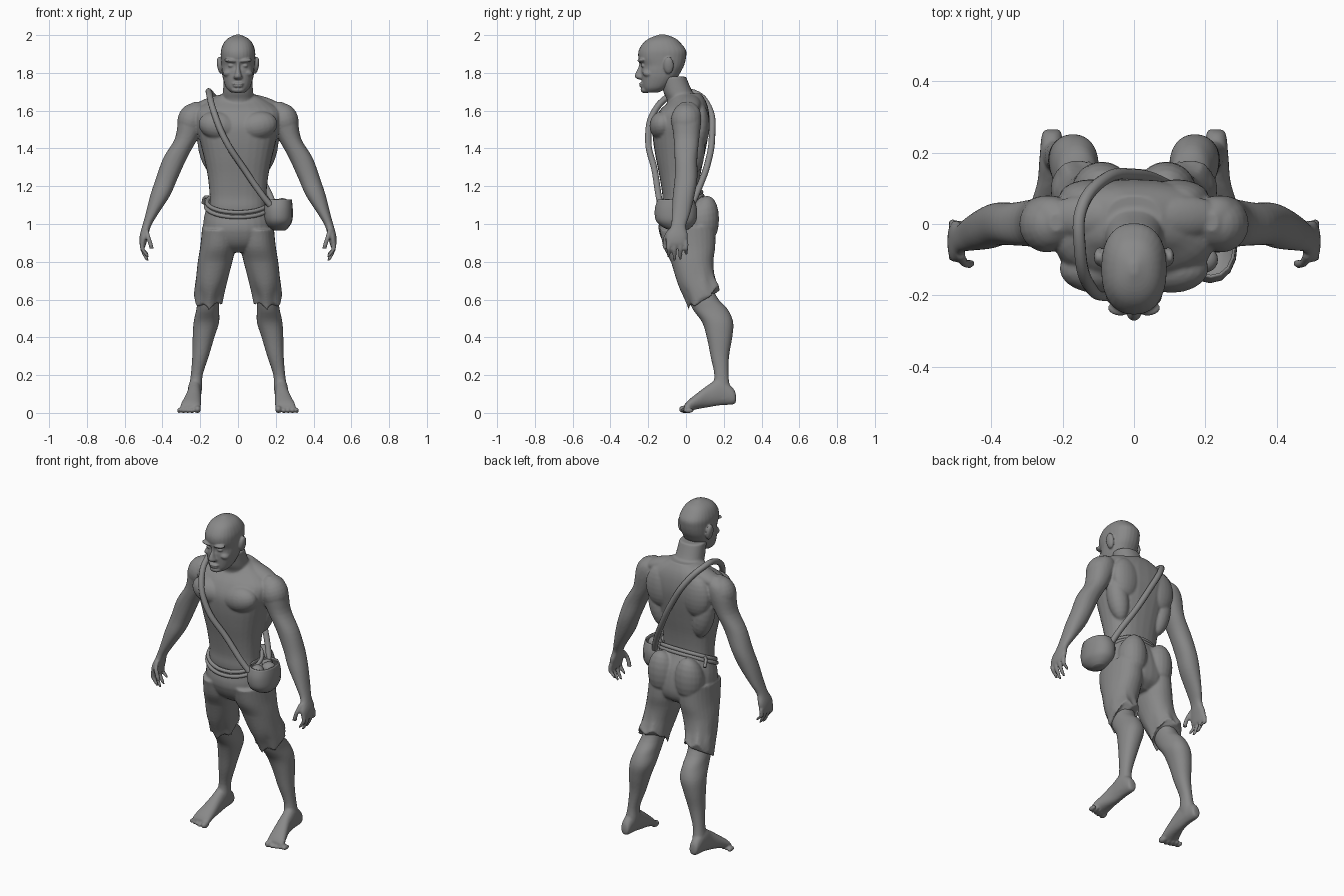
import bpy, bmesh, math
from mathutils import Matrix, Vector

cube = bpy.data.objects.get("Cube")
if cube:
    bpy.data.objects.remove(cube, do_unlink=True)

grey = bpy.data.materials.new("plain grey")
grey.use_nodes = True
tone = (0.25, 0.25, 0.25, 1)
grey.diffuse_color = tone
grey.node_tree.nodes["Principled BSDF"].inputs["Base Color"].default_value = tone


def spline(rings, steps):
    """Smooth in-between rings (Catmull-Rom)."""
    pts = [Vector(r) for r in [rings[0]] + list(rings) + [rings[-1]]]
    out = []
    for a, b, c, d in zip(pts, pts[1:], pts[2:], pts[3:]):
        for k in range(steps):
            t = k / steps
            out.append(b + (c - a) * t / 2 + (a * 2 - b * 5 + c * 4 - d) * t * t / 2
                       + (b * 3 - a - c * 3 + d) * t ** 3 / 2)
    return out + [pts[-1]]


def loft(bm, rings, side=1, power=2.2, along="z", open_start=False, steps=4, seg=28):
    """Rings are (position, inner x, outer x, low, high) along z or y."""
    loops = []
    for pos, x0, x1, lo, hi in spline(rings, steps):
        loop = []
        for k in range(seg):
            a = math.tau * k / seg
            c, s = math.cos(a), math.sin(a)
            u = (x0 + x1) / 2 + (x1 - x0) / 2 * math.copysign(abs(c) ** (2 / power), c)
            v = (lo + hi) / 2 + (hi - lo) / 2 * math.copysign(abs(s) ** (2 / power), s)
            loop.append(bm.verts.new((u * side, v, pos) if along == "z" else (u * side, pos, v)))
        loops.append(loop)
    for a, b in zip(loops, loops[1:]):
        for k in range(seg):
            n = (k + 1) % seg
            bm.faces.new((a[k], a[n], b[n], b[k]))
    bm.faces.new(loops[-1])
    if not open_start:
        bm.faces.new(loops[0])


def centred(rings):
    return [(z, -w, w, front, back) for z, w, front, back in rings]


def ball(bm, centre, radii, side=1, tilt=0.0):
    x, y, z = centre
    m = (Matrix.Translation((x * side, y, z)) @ Matrix.Rotation(tilt * side, 4, "Y")
         @ Matrix.Diagonal((*radii, 1)))
    bmesh.ops.create_uvsphere(bm, u_segments=20, v_segments=12, radius=1, matrix=m)


def finish(name, bm, voxel=None, smooth=0):
    bmesh.ops.recalc_face_normals(bm, faces=bm.faces)
    mesh = bpy.data.meshes.new(name)
    bm.to_mesh(mesh)
    bm.free()
    mesh.materials.append(grey)
    mesh.shade_smooth()
    obj = bpy.data.objects.new(name, mesh)
    bpy.context.collection.objects.link(obj)
    if voxel:
        fuse = obj.modifiers.new("fuse", "REMESH")
        fuse.mode, fuse.voxel_size, fuse.use_smooth_shade = "VOXEL", voxel, True
        soft = obj.modifiers.new("soften", "SMOOTH")
        soft.factor, soft.iterations = 0.5, smooth
    return obj


def cord(name, points, radius, closed=False):
    data = bpy.data.curves.new(name, "CURVE")
    data.dimensions, data.bevel_depth, data.bevel_resolution = "3D", radius, 3
    data.use_fill_caps = True
    line = data.splines.new("BEZIER")
    line.bezier_points.add(len(points) - 1)
    for p, co in zip(line.bezier_points, points):
        p.co = co
        p.handle_left_type = p.handle_right_type = "AUTO"
    line.use_cyclic_u = closed
    line.resolution_u = 6
    data.materials.append(grey)
    obj = bpy.data.objects.new(name, data)
    bpy.context.collection.objects.link(obj)


# Body: torso, neck and limbs fused into one skin
body = bmesh.new()
loft(body, centred([
    (1.0, .14, -.11, .09), (1.08, .15, -.125, .075), (1.15, .15, -.125, .065),
    (1.25, .16, -.14, .075), (1.35, .18, -.16, .095), (1.45, .205, -.175, .115),
    (1.53, .225, -.175, .125), (1.6, .225, -.14, .12), (1.65, .16, -.09, .105),
    (1.69, .08, -.07, .08)]), power=2.4)
loft(body, centred([(1.58, .1, -.11, .1), (1.65, .088, -.1, .075), (1.7, .08, -.12, .035),
                    (1.78, .075, -.14, 0)]))
arm = [(1.645, .2, .235, -.02, .03), (1.61, .17, .285, -.06, .07), (1.55, .17, .315, -.075, .08),
       (1.45, .215, .335, -.065, .07), (1.35, .27, .395, -.06, .06), (1.24, .32, .435, -.06, .06),
       (1.15, .36, .465, -.07, .045), (1.05, .425, .49, -.075, .02), (.99, .46, .507, -.08, 0),
       (.94, .475, .52, -.105, .01), (.9, .485, .522, -.105, .005), (.88, .49, .515, -.1, 0)]
leg = [(.78, .07, .17, -.02, .1), (.62, .095, .21, .01, .16), (.55, .1, .22, .035, .22),
       (.48, .1, .235, .085, .25), (.4, .125, .24, .11, .245), (.3, .155, .242, .13, .228),
       (.2, .187, .25, .15, .225), (.13, .19, .26, .14, .235), (.07, .2, .26, .14, .25)]
foot = [(.265, .21, .245, .06, .09), (.25, .202, .258, .045, .13), (.18, .195, .265, .04, .18),
        (.12, .195, .27, .03, .15), (.06, .195, .288, .02, .105), (.01, .197, .305, .006, .065),
        (-.01, .2, .3, .004, .04)]
for side in (1, -1):
    loft(body, arm, side)
    loft(body, leg, side)
    loft(body, foot, side, along="y")
    ball(body, (.105, -.125, 1.52), (.105, .068, .075), side, -.2)   # chest muscle
    ball(body, (.12, .075, 1.52), (.09, .05, .12), side)             # shoulder blade
    ball(body, (.13, .02, 1.635), (.13, .06, .04), side, .3)         # neck to shoulder
    ball(body, (.245, 0, 1.55), (.075, .08, .09), side, -.3)         # shoulder cap
    ball(body, (.15, .04, 1.4), (.06, .06, .14), side, .2)           # side of the back
    # Fingers and thumb, gently curled inwards
    for k in range(4):
        y, tip = -.092 + .031 * k, (.825, .805, .81, .835)[k]
        path = [(.91, .505), (.87, .507), (tip + .015, .487), (tip, .478)]
        loft(body, [(z, x - r, x + r, y - r, y + r)
                    for (z, x), r in zip(path, (.012, .012, .01, .006))], side, seg=12)
    thumb = [(.97, .485, -.085), (.93, .475, -.108), (.89, .462, -.112), (.87, .458, -.11)]
    loft(body, [(z, x - .012, x + .012, y - .012, y + .012) for z, x, y in thumb], side, seg=12)
    # Toes
    for k in range(5):
        r = .02 if k == 0 else .0135
        x = .214 if k == 0 else .221 + .0225 * k
        ball(body, (x, -.01 + .006 * k, r * .95), (r * .9, .028, r), side)
finish("body", body, voxel=.0065, smooth=3)

# Head with brow, nose, mouth and ears
head = bmesh.new()
loft(head, centred([
    (1.695, .035, -.215, -.15), (1.72, .062, -.23, -.1), (1.77, .08, -.236, -.05),
    (1.81, .086, -.238, -.025), (1.84, .088, -.236, -.01), (1.88, .091, -.252, 0),
    (1.92, .09, -.25, 0), (1.96, .075, -.225, -.03), (1.985, .05, -.19, -.06),
    (2.003, .01, -.14, -.11)]), power=2.3)
loft(head, centred([(1.765, .015, -.25, -.2), (1.777, .024, -.27, -.2), (1.8, .016, -.267, -.2),
                    (1.835, .01, -.25, -.2), (1.865, .014, -.25, -.2)]))
ball(head, (0, -.236, 1.742), (.03, .014, .007))    # upper lip
ball(head, (0, -.234, 1.73), (.026, .014, .007))    # lower lip
ball(head, (0, -.215, 1.71), (.035, .025, .018))    # chin
for side in (1, -1):
    ball(head, (.038, -.235, 1.865), (.036, .022, .011), side, -.1)   # brow
    ball(head, (.036, -.225, 1.838), (.017, .013, .009), side)        # eye
    ball(head, (.05, -.2, 1.8), (.03, .03, .02), side, .3)            # cheek
    ball(head, (.095, -.092, 1.84), (.016, .027, .046), side, .15)    # ear
finish("head", head, voxel=.005, smooth=2)

# Torn shorts
shorts = bmesh.new()
loft(shorts, centred([(1.125, .162, -.135, .08), (1.08, .17, -.138, .105), (1.02, .182, -.145, .14),
                      (.95, .185, -.14, .155), (.89, .16, -.11, .14), (.85, .08, -.06, .09)]))
trouser_leg = [(.98, .01, .19, -.14, .155), (.88, .012, .2, -.12, .155), (.8, .03, .213, -.08, .145),
               (.7, .055, .223, -.042, .15), (.62, .07, .23, -.005, .165), (.56, .075, .233, .015, .18)]
for side in (1, -1):
    loft(shorts, trouser_leg, side)
    ball(shorts, (.09, .09, 1.0), (.085, .085, .1), side)
for v in shorts.verts:
    x, y, z = v.co
    low = min(max((.8 - z) / .24, 0), 1)
    high = min(max((z - .95) / .17, 0), 1)
    turn = math.atan2(y - .09, abs(x) - .15) / math.tau * 6
    jag = abs(turn % 1 - .5) * .09 - .02
    v.co.z += low * (.65 * (y - .02) + jag) + high * .5 * (y + .01)
finish("shorts", shorts, voxel=.007, smooth=2)

# Rope belt, low at the front and high at the back
for name, lift, grow in (("belt_upper", .014, 0), ("belt_lower", -.008, .006)):
    ring = []
    for k in range(16):
        a = math.tau * k / 16
        y = -.027 + (.108 + grow) * math.sin(a)
        ring.append(((.164 + grow) * math.cos(a), y, 1.115 + lift + .5 * y))
    cord(name, ring, .011, closed=True)
cord("belt_end", [(-.15, .03, 1.14), (-.175, .06, 1.14), (-.185, .085, 1.11)], .009)

# Shoulder strap
cord("strap", [
    (.17, -.135, 1.1), (.13, -.145, 1.15), (.04, -.165, 1.28), (-.07, -.2, 1.45), (-.13, -.165, 1.6),
    (-.152, -.06, 1.69), (-.148, .04, 1.695), (-.09, .12, 1.62), (0, .138, 1.47), (.08, .115, 1.32),
    (.16, .06, 1.17), (.19, .03, 1.1)], .017)

# Open pouch and the things in it
pouch = bmesh.new()
loft(pouch, [(1.13, .145, .285, -.15, .04), (1.08, .135, .29, -.165, .058), (1.02, .14, .288, -.16, .055),
             (.985, .16, .27, -.125, .03), (.965, .19, .25, -.08, 0)], open_start=True, seg=16)
pouch_obj = finish("pouch", pouch)
wall = pouch_obj.modifiers.new("wall", "SOLIDIFY")
wall.thickness = .008
goods = bmesh.new()
for x, y, r in ((.2, -.1, .035), (.235, -.04, .04), (.195, 0, .03)):
    ball(goods, (x, y, 1.105), (r, r, r * .8))
finish("pouch_contents", goods)
